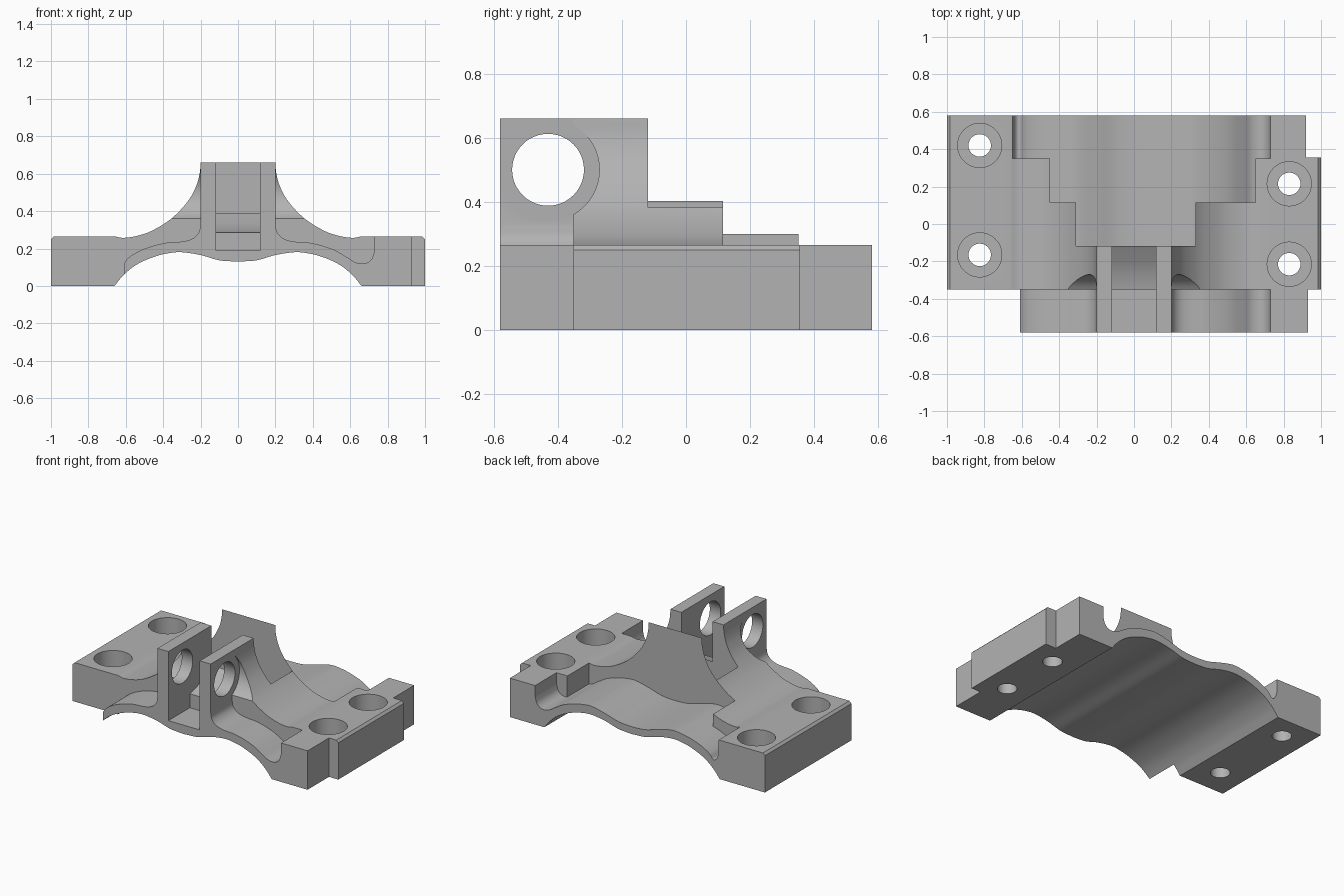
import bpy, bmesh
from mathutils import Vector, Matrix

cube = bpy.data.objects.get("Cube")
if cube:
    bpy.data.objects.remove(cube, do_unlink=True)

grey = bpy.data.materials.new("plain grey")
grey.use_nodes = True
grey.diffuse_color = (0.45, 0.45, 0.45, 1)
grey.node_tree.nodes["Principled BSDF"].inputs["Base Color"].default_value = (0.45, 0.45, 0.45, 1)


def mirror(points):
    return [(-x, z) for x, z in reversed(points)]


def smooth(points, steps=5):
    """Catmull-Rom curve through the points."""
    p = [Vector(q) for q in points]
    p = [2 * p[0] - p[1]] + p + [2 * p[-1] - p[-2]]
    out = []
    for a, b, c, d in zip(p, p[1:], p[2:], p[3:]):
        for i in range(steps):
            t = i / steps
            q = 0.5 * (2 * b + (c - a) * t + (2 * a - 5 * b + 4 * c - d) * t**2
                       + (3 * b - a - 3 * c + d) * t**3)
            out.append((q.x, q.y))
    return out + [tuple(points[-1])]


def finish(bm, name):
    bmesh.ops.recalc_face_normals(bm, faces=bm.faces)
    mesh = bpy.data.meshes.new(name)
    bm.to_mesh(mesh)
    bm.free()
    mesh.materials.append(grey)
    obj = bpy.data.objects.new(name, mesh)
    bpy.context.collection.objects.link(obj)
    return obj


def prism(name, profile, lo, hi, axis="y"):
    """Extrude an xz profile along y, or a yz profile along x."""
    bm = bmesh.new()
    place = (lambda a, b: (a, lo, b)) if axis == "y" else (lambda a, b: (lo, a, b))
    face = bm.faces.new([bm.verts.new(place(a, b)) for a, b in profile])
    ext = bmesh.ops.extrude_face_region(bm, geom=[face])
    move = (0, hi - lo, 0) if axis == "y" else (hi - lo, 0, 0)
    bmesh.ops.translate(bm, vec=move, verts=[v for v in ext["geom"] if isinstance(v, bmesh.types.BMVert)])
    return finish(bm, name)


def cylinder(name, centre, radius, length, axis="Z"):
    bm = bmesh.new()
    turn = Matrix.Rotation(1.5707963, 4, "Y") if axis == "X" else Matrix()
    bmesh.ops.create_cone(bm, cap_ends=True, segments=48, radius1=radius, radius2=radius,
                          depth=length, matrix=Matrix.Translation(centre) @ turn)
    return finish(bm, name)


# Body: one cross-section with concave flanks above and a wavy arch below
flank = smooth([(0.2, 0.66), (0.205, 0.6), (0.225, 0.53), (0.27, 0.45), (0.35, 0.365),
                (0.45, 0.3), (0.53, 0.27), (0.61, 0.257), (0.66, 0.265)])
upper = flank + [(0.985, 0.265), (1, 0.25), (1, 0)]
arch = smooth([(0.66, 0), (0.61, 0.06), (0.54, 0.115), (0.45, 0.155), (0.37, 0.175),
               (0.3, 0.18), (0.2, 0.165), (0.1, 0.137), (0, 0.13)])
body = prism("bracket_body", mirror(upper) + upper + arch + mirror(arch)[1:], -0.58, 0.58)

# Thin skin that forms the floor of the stepped pockets
skin = [(0, 0.18), (0.1, 0.187), (0.2, 0.215), (0.3, 0.237), (0.38, 0.231),
        (0.45, 0.215), (0.52, 0.19), (0.58, 0.155)]
valley = [(0.63, 0.125), (0.68, 0.12), (0.715, 0.145), (0.73, 0.19)]
left_valley = [(-0.65, 0.17), (-0.635, 0.13), (-0.61, 0.12)]
full_floor = smooth(left_valley + mirror(skin)[:-1] + skin + valley)


def floor_between(x0, x1):
    """Part of the skin curve between two walls."""
    def height(x):
        for (a, za), (b, zb) in zip(full_floor, full_floor[1:]):
            if a <= x <= b:
                return za + (zb - za) * (x - a) / (b - a)
        return full_floor[0 if x < 0 else -1][1]
    inner = [p for p in full_floor if x0 + 0.002 < p[0] < x1 - 0.002]
    return [(x0, height(x0))] + inner + [(x1, height(x1))]


cutters = []
for name, x0, x1, y0, y1 in [("narrow", -0.31, 0.33, -0.118, 0.115),
                             ("middle", -0.45, 0.65, 0.115, 0.35),
                             ("wide", -0.65, 0.73, 0.35, 0.7)]:
    cutters.append(prism(name + "_pocket_cutter", floor_between(x0, x1) + [(x1, 1), (x0, 1)], y0, y1))

# Front step: fillets run from the ears down onto the skin
fillet = [(0.2, 0.33), (0.21, 0.285), (0.245, 0.252)]
right_floor = smooth(fillet + skin[3:] + valley)
cutters.append(prism("front_left_cutter", [(0.2, 1)] + right_floor + [(0.73, 1)], -0.7, -0.35))
left_floor = mirror(smooth(fillet + skin[3:] + [(0.61, 0.12)]))
cutters.append(prism("front_right_cutter", [(-1.1, 1), (-1.1, -0.1), (-0.61, -0.1)]
                     + left_floor + [(-0.2, 1)], -0.7, -0.35))

# Corner notches on the left end
for name, x, y0, y1 in [("front_notch", 0.93, -0.7, -0.35), ("back_notch", 0.92, 0.355, 0.7)]:
    cutters.append(prism(name + "_cutter", [(x, -0.1), (1.1, -0.1), (1.1, 1), (x, 1)], y0, y1))

# Slot between the ears with a rising floor
cutters.append(prism("slot_cutter", [(-0.7, 0.19), (-0.35, 0.19), (-0.35, 0.285), (-0.28, 0.3),
                                     (-0.2, 0.34), (-0.1, 0.4), (-0.1, 1), (-0.7, 1)],
                     -0.118, 0.118, "x"))

# Pivot hole and the round clearance outside each ear
cutters.append(cylinder("pivot_hole_cutter", (0, -0.43, 0.5), 0.112, 1, "X"))
for side in (-1, 1):
    cutters.append(cylinder("clearance_cutter", (side * 0.5, -0.43, 0.5), 0.16, 0.6, "X"))

# Counterbored bolt holes
for x, y in [(-0.825, 0.42), (-0.825, -0.165), (0.83, 0.215), (0.83, -0.215)]:
    cutters.append(cylinder("bolt_hole_cutter", (x, y, 0.1), 0.06, 0.6))
    cutters.append(cylinder("counterbore_cutter", (x, y, 0.3), 0.118, 0.4))

for cutter in cutters:
    cutter.hide_render = True
    mod = body.modifiers.new(cutter.name, "BOOLEAN")
    mod.operation = "DIFFERENCE"
    mod.solver = "EXACT"
    mod.object = cutter

# Bake the cuts and tidy up the helpers
graph = bpy.context.evaluated_depsgraph_get()
result = bpy.data.meshes.new_from_object(body.evaluated_get(graph))
body.modifiers.clear()
body.data = result
for cutter in cutters:
    bpy.data.objects.remove(cutter, do_unlink=True)

bpy.ops.object.select_all(action="DESELECT")
body.select_set(True)
bpy.context.view_layer.objects.active = body
bpy.ops.object.shade_smooth_by_angle(angle=0.5)
